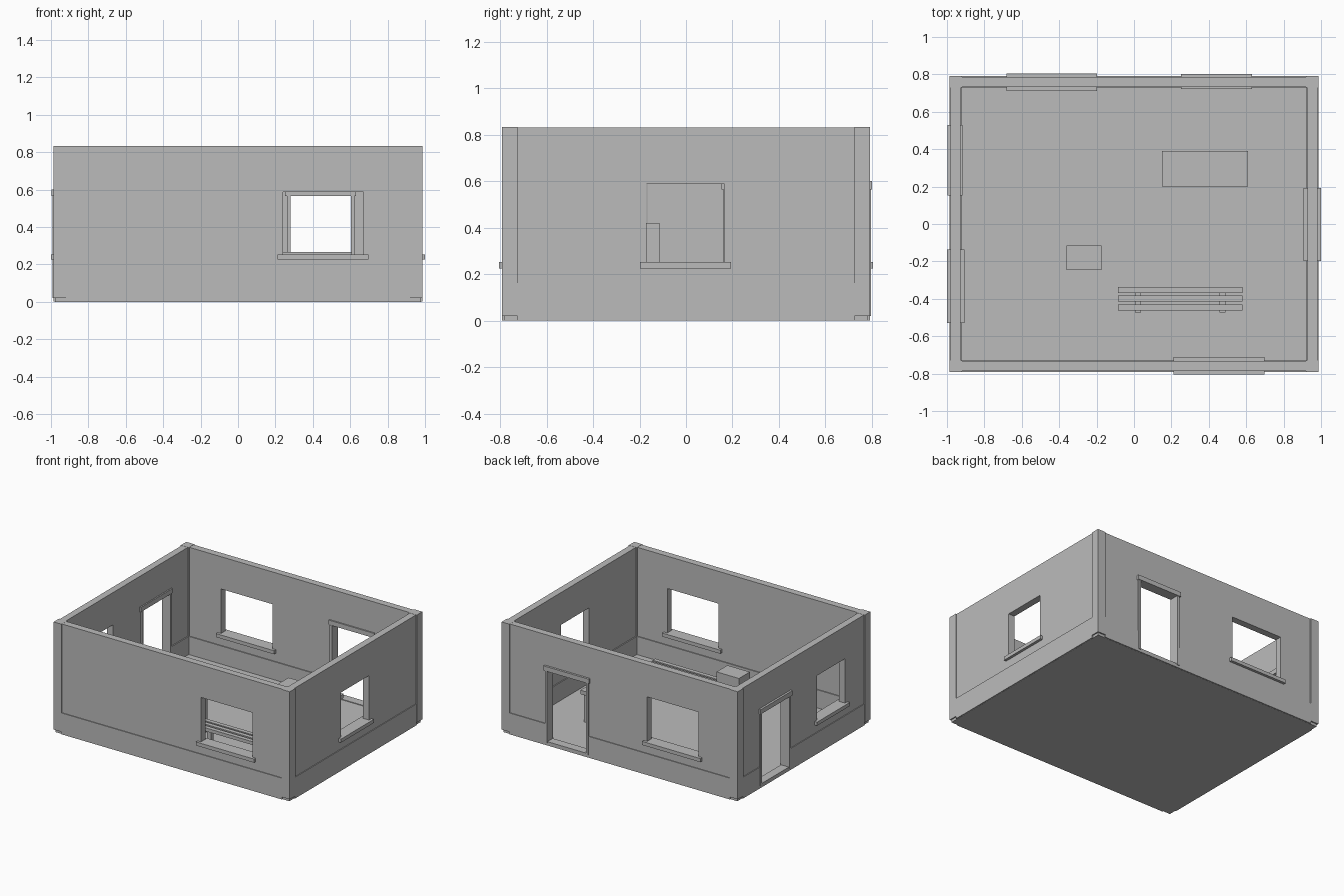
import bpy
import bmesh
from mathutils import Vector

cube = bpy.data.objects.get("Cube")
if cube:
    bpy.data.objects.remove(cube, do_unlink=True)

grey = bpy.data.materials.new("plaster_grey")
grey.use_nodes = True
GREY = (0.5, 0.5, 0.5, 1)
grey.diffuse_color = GREY
grey.node_tree.nodes["Principled BSDF"].inputs["Base Color"].default_value = GREY


def box(name, x, y, z):
    """Box from (low, high) spans on each axis."""
    bm = bmesh.new()
    bmesh.ops.create_cube(bm, size=1)
    for v in bm.verts:
        v.co = Vector([s[0] if c < 0 else s[1] for c, s in zip(v.co, (x, y, z))])
    mesh = bpy.data.meshes.new(name)
    bm.to_mesh(mesh)
    bm.free()
    ob = bpy.data.objects.new(name, mesh)
    mesh.materials.append(grey)
    bpy.context.collection.objects.link(ob)
    return ob


def carve(ob, spans):
    """Cut boxes out of an object and bake the result."""
    cutters = []
    for s in spans:
        c = box("cutter", *s)
        c.hide_render = True
        m = ob.modifiers.new("cut", 'BOOLEAN')
        m.operation = 'DIFFERENCE'
        m.solver = 'EXACT'
        m.object = c
        cutters.append(c)
    bpy.context.view_layer.update()
    baked = bpy.data.meshes.new_from_object(
        ob.evaluated_get(bpy.context.evaluated_depsgraph_get()))
    ob.modifiers.clear()
    ob.data = baked
    for c in cutters:
        bpy.data.objects.remove(c, do_unlink=True)


def both(a):
    return (-a, a)


# Each side: wall axis, sign, wall outer face
SIDES = {"front": ("x", -1, 0.785), "back": ("x", 1, 0.785),
         "left": ("y", -1, 0.98), "right": ("y", 1, 0.98)}
WINDOWS = [("front", 0.24, 0.67), ("back", -0.655, -0.225),
           ("left", -0.5, -0.165), ("right", -0.17, 0.165)]
DOORS = [("back", 0.28, 0.605), ("left", 0.18, 0.505)]


def on_wall(side, along, depth_in, depth_out, z):
    """Spans of a box on a wall; depths are measured from its outer face."""
    axis, sign, face = SIDES[side]
    across = tuple(sorted((sign * (face - depth_in), sign * (face + depth_out))))
    return (along, across, z) if axis == "x" else (across, along, z)


openings = [on_wall(s, (a, b), 0.15, 0.1, (0.25, 0.588)) for s, a, b in WINDOWS]
openings += [on_wall(s, (a, b), 0.15, 0.1, (0.03, 0.566)) for s, a, b in DOORS]

# Wall shell and thicker plinth
walls = box("walls", both(0.98), both(0.785), (0.15, 0.832))
carve(walls, [(both(0.928), both(0.733), (-1, 2))] + openings)

corners = [(i, j) for i in (-1, 1) for j in (-1, 1)]


def corner_span(i, j, z):
    return (tuple(sorted((i * 0.92, i * 0.987))),
            tuple(sorted((j * 0.726, j * 0.792))), z)


plinth = box("plinth", both(0.986), both(0.791), (0.001, 0.162))
notches = [(tuple(sorted((i * 0.92, i * 1.1))), tuple(sorted((j * 0.726, j))),
            (-1, 1)) for i, j in corners]
carve(plinth, [(both(0.92), both(0.726), (-1, 1))] + notches + openings)

# Floor and corner pillars
box("floor", both(0.978), both(0.783), (0, 0.025))
for i, j in corners:
    box("corner_pillar", *corner_span(i, j, (0.02, 0.833)))

# Window sills
for side, a, b in WINDOWS:
    box(side + "_window_sill",
        *on_wall(side, (a - 0.028, b + 0.028), 0.073, 0.02, (0.225, 0.252)))

# Door frames: jambs and lintel
for side, a, b in DOORS:
    for lo, hi in ((a - 0.018, a), (b, b + 0.018)):
        box(side + "_door_jamb", *on_wall(side, (lo, hi), 0.064, 0.011, (0.02, 0.566)))
    box(side + "_door_lintel",
        *on_wall(side, (a - 0.028, b + 0.025), 0.062, 0.016, (0.565, 0.6)))

# Bench with three slats
for y in (-0.37, -0.415, -0.463):
    box("bench_slat", (-0.085, 0.58), (y, y + 0.032), (0.16, 0.185))
for x in (0.005, 0.456):
    box("bench_support", (x, x + 0.032), (-0.474, -0.345), (0.135, 0.16))
    for y in (-0.474, -0.375):
        box("bench_leg", (x, x + 0.032), (y, y + 0.03), (0.02, 0.14))

# Table
box("table_top", (0.15, 0.61), (0.2, 0.39), (0.235, 0.265))
for x in (0.17, 0.565):
    for y in (0.215, 0.35):
        box("table_leg", (x, x + 0.025), (y, y + 0.025), (0.02, 0.24))

# Cabinet
box("cabinet", (-0.362, -0.175), (-0.245, -0.115), (0.02, 0.42))
